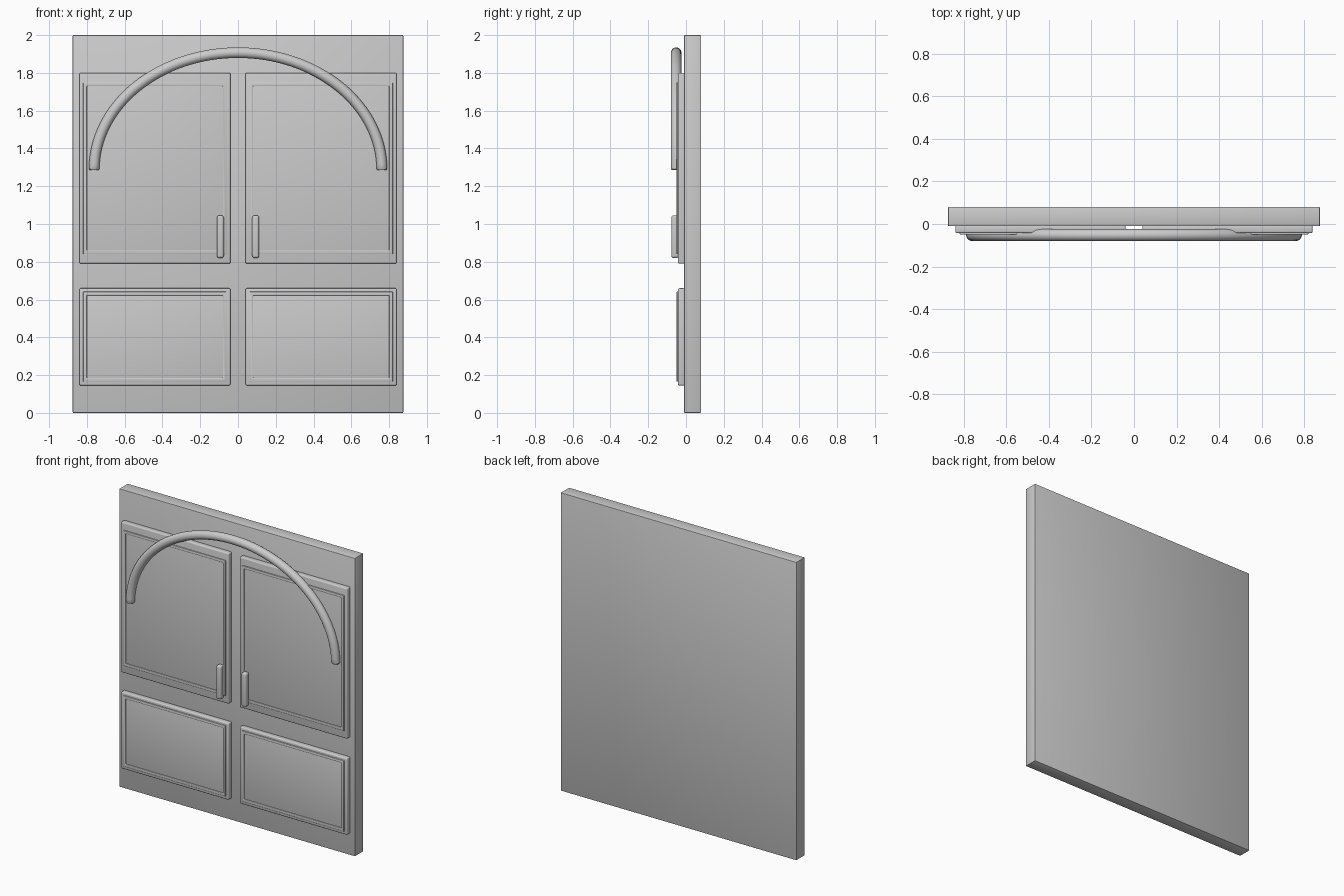
import bpy, bmesh
from math import sin, cos, pi, radians

if "Cube" in bpy.data.objects:
    bpy.data.objects.remove(bpy.data.objects["Cube"])


def finish(obj, bevel=0.0, segments=3):
    """Apply a bevel and smooth shading that keeps sharp edges."""
    bpy.ops.object.select_all(action='DESELECT')
    obj.select_set(True)
    bpy.context.view_layer.objects.active = obj
    if bevel:
        mod = obj.modifiers.new("edge_round", 'BEVEL')
        mod.width, mod.segments = bevel, segments
        mod.limit_method = 'ANGLE'
        bpy.ops.object.modifier_apply(modifier=mod.name)
    bpy.ops.object.shade_smooth_by_angle(angle=radians(35))
    return obj


def new_object(name, bm):
    bmesh.ops.recalc_face_normals(bm, faces=bm.faces[:])
    me = bpy.data.meshes.new(name)
    bm.to_mesh(me)
    bm.free()
    obj = bpy.data.objects.new(name, me)
    bpy.context.collection.objects.link(obj)
    return obj


def box(name, x, y, z, bevel, segments=3):
    bm = bmesh.new()
    bmesh.ops.create_cube(bm, size=1)
    for v in bm.verts:
        for i, (lo, hi) in enumerate((x, y, z)):
            v.co[i] = hi if v.co[i] > 0 else lo
    return finish(new_object(name, bm), bevel, segments)


def frame(name, x, y, z, width, bevel):
    """Rectangular moulding: a small square section swept round a rectangle."""
    bm = bmesh.new()
    rings = []
    for inset, depth in ((0, y[1]), (0, y[0]), (width, y[0]), (width, y[1])):
        x0, x1 = x[0] + inset, x[1] - inset
        z0, z1 = z[0] + inset, z[1] - inset
        rings.append([bm.verts.new((px, depth, pz)) for px, pz in
                      ((x0, z0), (x1, z0), (x1, z1), (x0, z1))])
    for i in range(4):
        a, b = rings[i], rings[(i + 1) % 4]
        for j in range(4):
            k = (j + 1) % 4
            bm.faces.new((a[j], a[k], b[k], b[j]))
    return finish(new_object(name, bm), bevel, 2)


# Backing slab
box("back_board", (-0.875, 0.875), (-0.01, 0.08), (0, 2), 0.004, 2)

for side, s in (("left", -1), ("right", 1)):
    def span(a, b):
        return tuple(sorted((s * a, s * b)))

    # Raised panels, each with a fine moulding on its face
    for level, pz, mz in (("upper", (0.79, 1.80), (0.84, 1.75)),
                          ("lower", (0.145, 0.66), (0.165, 0.642))):
        box(f"{level}_panel_{side}", span(0.04, 0.84), (-0.043, -0.005), pz, 0.008)
        frame(f"{level}_moulding_{side}", span(0.06, 0.82), (-0.05, -0.038),
              mz, 0.02, 0.004)

    # Pull handle
    box(f"handle_{side}", span(0.075, 0.112), (-0.077, -0.038), (0.82, 1.045), 0.012, 4)


# Half-ellipse arch tube
def arch_tube(rx=0.762, rz=0.62, zc=1.287, y=-0.052, r=0.028, steps=64, sides=20):
    bm = bmesh.new()
    rings = []
    # small radius steps at both ends soften the caps
    path = [(0, -0.002, r * 0.85), (0, 0.004, r)]
    path += [(pi * i / steps, 0, r) for i in range(1, steps)]
    path += [(pi, 0.004, r), (pi, -0.002, r * 0.85)]
    for t, lift, rad in path:
        nx, nz = cos(t) / rx, sin(t) / rz
        n = (nx * nx + nz * nz) ** 0.5
        nx, nz = nx / n, nz / n
        rings.append([bm.verts.new((rx * cos(t) + nx * rad * cos(a), y + rad * sin(a),
                                    zc + lift + rz * sin(t) + nz * rad * cos(a)))
                      for a in (2 * pi * k / sides for k in range(sides))])
    for a, b in zip(rings, rings[1:]):
        for j in range(sides):
            k = (j + 1) % sides
            bm.faces.new((a[j], a[k], b[k], b[j]))
    bm.faces.new(rings[0])
    bm.faces.new(rings[-1])
    return finish(new_object("arch_trim", bm))


arch_tube()
